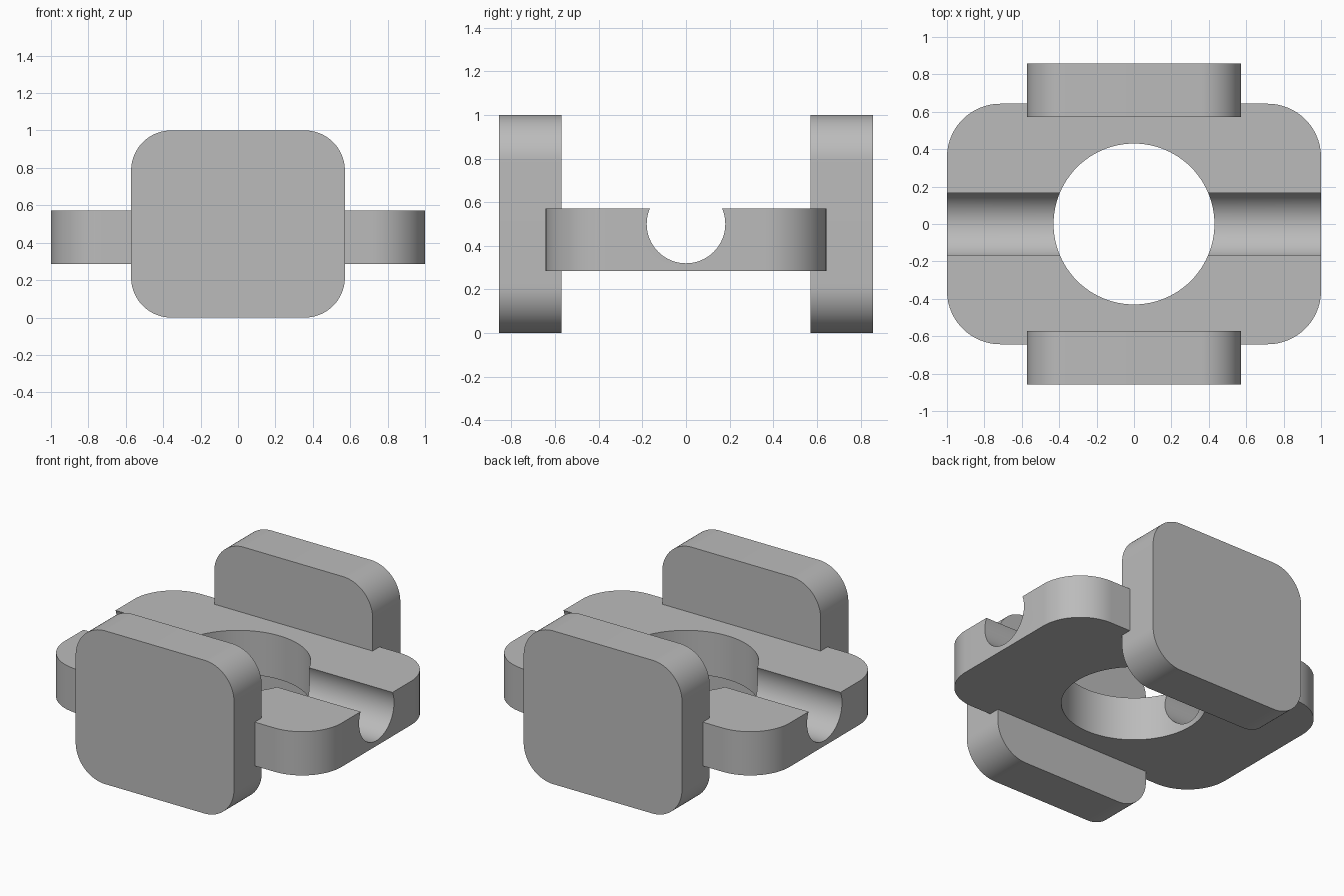
import bpy, bmesh
from math import sin, cos, pi, radians
from mathutils import Matrix

cube = bpy.data.objects.get("Cube")
if cube:
    bpy.data.objects.remove(cube, do_unlink=True)

grey = bpy.data.materials.new("plain grey")
grey.use_nodes = True
colour = (0.5, 0.5, 0.5, 1)
grey.diffuse_color = colour
grey.node_tree.nodes["Principled BSDF"].inputs["Base Color"].default_value = colour


def add_object(name, bm):
    bmesh.ops.recalc_face_normals(bm, faces=bm.faces)
    mesh = bpy.data.meshes.new(name)
    bm.to_mesh(mesh)
    bm.free()
    mesh.materials.append(grey)
    obj = bpy.data.objects.new(name, mesh)
    bpy.context.collection.objects.link(obj)
    return obj


def rounded_slab(name, half_w, half_h, radius, depth, matrix, steps=24):
    """Rounded rectangle extruded by depth, centred on its own origin."""
    bm = bmesh.new()
    outline = []
    for corner, (sx, sy) in enumerate([(1, 1), (-1, 1), (-1, -1), (1, -1)]):
        for i in range(steps + 1):
            a = (corner + i / steps) * pi / 2
            outline.append(bm.verts.new((sx * (half_w - radius) + radius * cos(a),
                                         sy * (half_h - radius) + radius * sin(a),
                                         -depth / 2)))
    face = bm.faces.new(outline)
    new = bmesh.ops.extrude_face_region(bm, geom=[face])["geom"]
    verts = [v for v in new if isinstance(v, bmesh.types.BMVert)]
    bmesh.ops.translate(bm, vec=(0, 0, depth), verts=verts)
    bm.transform(matrix)
    return add_object(name, bm)


def cut_cylinder(target, name, radius, length, matrix):
    bm = bmesh.new()
    bmesh.ops.create_cone(bm, cap_ends=True, segments=96, radius1=radius,
                          radius2=radius, depth=length, matrix=matrix)
    cutter = add_object(name, bm)
    cutter.hide_render = True
    mod = target.modifiers.new(name, "BOOLEAN")
    mod.operation, mod.solver, mod.object = "DIFFERENCE", "EXACT", cutter
    bpy.context.view_layer.objects.active = target
    bpy.ops.object.modifier_apply(modifier=name)
    bpy.data.objects.remove(cutter, do_unlink=True)


# Horizontal plate with a round hole and an open channel along x
thick = 2 / 7
plate = rounded_slab("base_plate", 1, 0.643, 0.286, thick,
                     Matrix.Translation((0, 0, 1.5 * thick)))
cut_cylinder(plate, "centre_hole", 0.43, 1, Matrix.Translation((0, 0, 0.5)))
cut_cylinder(plate, "channel", 0.18, 3,
             Matrix.Translation((0, 0, 0.5)) @ Matrix.Rotation(pi / 2, 4, "Y"))

# Upright slabs at the front and back
parts = [plate]
for name, side in (("front_slab", -1), ("back_slab", 1)):
    place = Matrix.Translation((0, side * 2.5 * thick, 0.5)) @ Matrix.Rotation(pi / 2, 4, "X")
    parts.append(rounded_slab(name, 2 * thick, 0.5, 0.214, thick, place))

# Smooth the curves, keep the rims crisp
bpy.ops.object.select_all(action="DESELECT")
for obj in parts:
    obj.select_set(True)
bpy.context.view_layer.objects.active = plate
bpy.ops.object.shade_smooth_by_angle(angle=radians(25))
